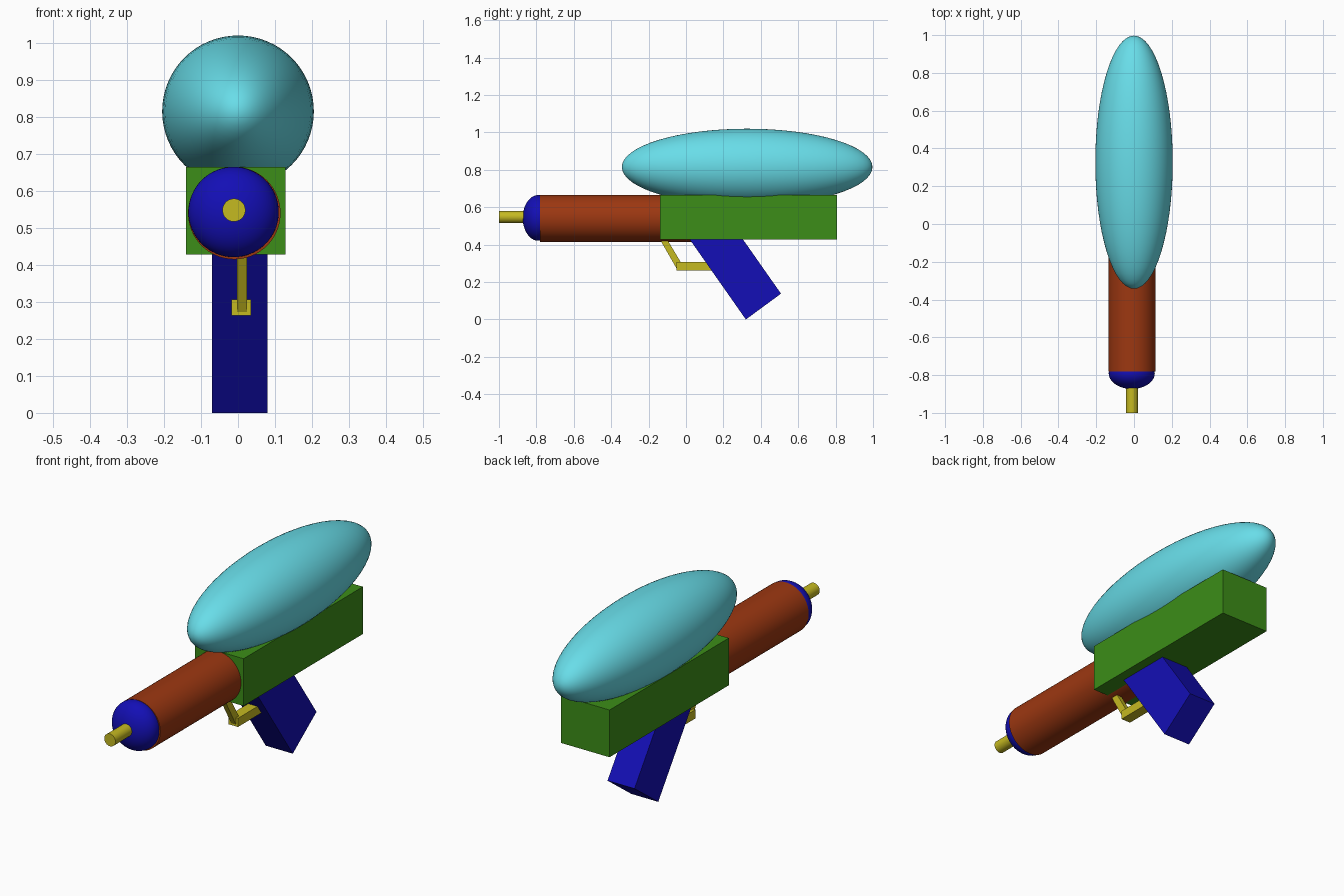
import bpy, bmesh, math
from mathutils import Matrix, Vector

if "Cube" in bpy.data.objects:
    bpy.data.objects.remove(bpy.data.objects["Cube"])


def mat(name, rgb):
    m = bpy.data.materials.new(name)
    m.diffuse_color = (*[(c / 255) ** 2.2 for c in rgb], 1)
    m.use_nodes = True
    m.node_tree.nodes["Principled BSDF"].inputs["Base Color"].default_value = m.diffuse_color
    return m


CYAN = mat("cyan", (104, 220, 232))
RED = mat("rust_red", (155, 58, 24))
GREEN = mat("green", (62, 140, 30))
BLUE = mat("blue", (26, 22, 180))
YELLOW = mat("yellow", (196, 184, 38))


def finish(name, bm, material, smooth=False):
    bmesh.ops.recalc_face_normals(bm, faces=bm.faces)
    me = bpy.data.meshes.new(name)
    bm.to_mesh(me)
    bm.free()
    me.materials.append(material)
    ob = bpy.data.objects.new(name, me)
    bpy.context.collection.objects.link(ob)
    if smooth:
        bpy.ops.object.select_all(action='DESELECT')
        ob.select_set(True)
        bpy.context.view_layer.objects.active = ob
        bpy.ops.object.shade_smooth_by_angle(angle=math.radians(35))


def ellipsoid(name, center, radii, material):
    # poles lie along y
    bm = bmesh.new()
    bmesh.ops.create_uvsphere(bm, u_segments=64, v_segments=32, radius=1)
    bm.transform(Matrix.Translation(center) @ Matrix.Diagonal((*radii, 1))
                 @ Matrix.Rotation(math.pi / 2, 4, 'X'))
    finish(name, bm, material, True)


def tube(name, x, z, r, y0, y1, material):
    bm = bmesh.new()
    bmesh.ops.create_cone(bm, cap_ends=True, segments=64, radius1=r, radius2=r, depth=y1 - y0)
    bm.transform(Matrix.Translation((x, (y0 + y1) / 2, z)) @ Matrix.Rotation(math.pi / 2, 4, 'X'))
    finish(name, bm, material, True)


def slab(name, profile, x0, x1, material):
    # side profile in (y, z), extruded across x
    bm = bmesh.new()
    f = bm.faces.new([bm.verts.new((x0, y, z)) for y, z in profile])
    ext = bmesh.ops.extrude_face_region(bm, geom=[f])
    moved = [v for v in ext["geom"] if isinstance(v, bmesh.types.BMVert)]
    bmesh.ops.translate(bm, verts=moved, vec=Vector((x1 - x0, 0, 0)))
    finish(name, bm, material)


# water tank on top
ellipsoid("tank", (0, 0.327, 0.815), (0.205, 0.67, 0.205), CYAN)

# body block
slab("body", [(-0.14, 0.428), (0.806, 0.428), (0.806, 0.665), (-0.14, 0.665)], -0.14, 0.129, GREEN)

# barrel, rounded cap and nozzle
tube("barrel", -0.01, 0.54, 0.125, -0.78, 0.1, RED)
ellipsoid("barrel_cap", (-0.012, -0.79, 0.543), (0.122, 0.083, 0.122), BLUE)
tube("nozzle", -0.011, 0.548, 0.031, -1.0, -0.8, YELLOW)

# slanted grip
slab("grip", [(0.32, 0.0), (0.508, 0.138), (0.266, 0.483), (0.078 - 0.07, 0.445)], -0.07, 0.08, BLUE)

# trigger guard: slanted bar and lower bar
slab("guard_front", [(-0.146, 0.44), (-0.108, 0.44), (-0.015, 0.285), (-0.05, 0.272)], -0.003, 0.024, YELLOW)
slab("guard_bottom", [(-0.05, 0.263), (0.2, 0.263), (0.2, 0.307), (-0.05, 0.307)], -0.017, 0.035, YELLOW)
